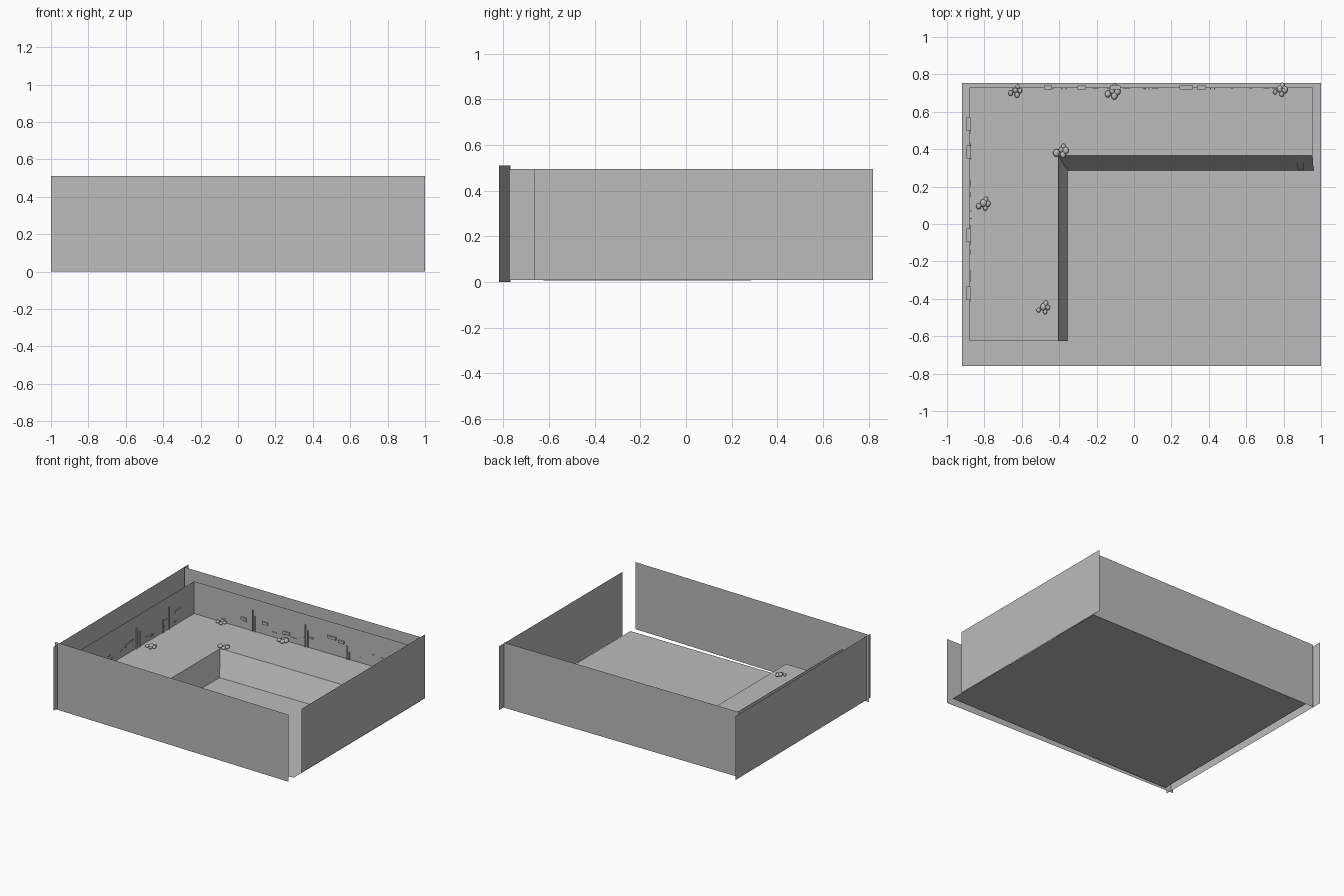
import bpy, bmesh, random
from mathutils import Vector

random.seed(4)
cube = bpy.data.objects.get("Cube")
if cube:
    bpy.data.objects.remove(cube, do_unlink=True)

stone = bpy.data.materials.new("plain_grey")
stone.use_nodes = True
GREY = (0.5, 0.5, 0.5, 1)
stone.diffuse_color = GREY
stone.node_tree.nodes["Principled BSDF"].inputs["Base Color"].default_value = GREY


def finish(name, bm):
    mesh = bpy.data.meshes.new(name)
    bm.to_mesh(mesh)
    bm.free()
    mesh.materials.append(stone)
    obj = bpy.data.objects.new(name, mesh)
    bpy.context.collection.objects.link(obj)
    return obj


def sheet(name, *faces):
    bm = bmesh.new()
    for pts in faces:
        bm.faces.new([bm.verts.new(p) for p in pts])
    bmesh.ops.remove_doubles(bm, verts=bm.verts[:], dist=0.0001)
    return finish(name, bm)


def wall(name, a, b, z0, z1):
    return sheet(name, [(*a, z0), (*b, z0), (*b, z1), (*a, z1)])


def add_box(bm, centre, size):
    new = bmesh.ops.create_cube(bm, size=1)["verts"]
    bmesh.ops.scale(bm, vec=size, verts=new)
    bmesh.ops.translate(bm, vec=centre, verts=new)


# Outer walls: thin sheets, slightly askew, with a gap at the front right
wall("front_wall", (-1, -.77), (1, -.82), 0, .51)
wall("right_wall", (1, -.665), (1, .82), .01, .495)
wall("back_wall", (1, .757), (-.98, .757), .005, .5)
wall("left_wall", (-.99, .82), (-.98, -.82), .01, .495)

# Ground sheet
FLOOR = .008
sheet("floor", [(-.92, -.76, FLOOR), (1, -.76, FLOOR), (1, .755, FLOOR), (-.92, .755, FLOOR)])

# Raised L-shaped ledge with sloping inner banks
TOP = .185
LEFT, BACK, RIGHT, FRONT = -.88, .73, .955, -.625
inner = Vector((-.405, .365, TOP))
foot = Vector((-.355, .285, FLOOR))
sheet("ledge",
      [(LEFT, FRONT, TOP), (inner.x, FRONT, TOP), inner, (LEFT, BACK, TOP)],
      [inner, (RIGHT, inner.y, TOP), (RIGHT, BACK, TOP), (LEFT, BACK, TOP)])
sheet("ledge_banks",
      [inner, foot, (RIGHT + .005, foot.y, FLOOR), (RIGHT, inner.y, TOP)],
      [inner, (inner.x, FRONT, TOP), (foot.x, FRONT, FLOOR), foot])

# Small plate lying across the bank
sheet("bank_plate", [(.875, .29, .035), (.905, .29, .035), (.905, .367, .19), (.875, .367, .19)])

# Low inner walls standing on the ledge
LIP = .43
wall("inner_back_wall", (LEFT, BACK), (RIGHT, BACK), TOP, LIP)
wall("inner_left_wall", (LEFT, FRONT), (LEFT, BACK), TOP, LIP)

# Loose bricks set into the inner walls
bm = bmesh.new()
for x in (-.46, -.28, -.1, .28, .36):
    add_box(bm, (x, BACK, random.uniform(.24, .32)), (random.uniform(.04, .08), .02, .02))
for y in (.535, .385, -.06, -.37):
    add_box(bm, (LEFT - .005, y, random.uniform(.24, .32)), (.02, .07, .02))
finish("wall_bricks", bm)

# Thin upright slats and small chips on the inner walls
bm = bmesh.new()
for x, h in ((-.384, .16), (.06, .17), (.41, .1)):
    for k in range(2):
        add_box(bm, (x + k * .02, BACK - .006, TOP + h / 2 - k * .02), (.006, .008, h - k * .04))
for y, h in ((.42, .17), (.35, .1), (.03, .16), (.07, .12)):
    add_box(bm, (LEFT + .006, y, TOP + h / 2), (.008, .006, h))
for k in range(14):
    size = random.uniform(.01, .04)
    z = random.uniform(.21, .28)
    add_box(bm, (random.uniform(-.7, .9), BACK - .004, z), (size, .004, .005))
    add_box(bm, (LEFT + .004, random.uniform(-.5, .65), z), (.004, size, .005))
finish("wall_slats", bm)

# Clusters of small rounded pebbles on the ledge
offsets = ((-.03, -.005), (.005, -.015), (.02, .008), (-.005, .012), (.008, .03))
spots = ((-.63, .705), (-.11, .70), (.785, .71), (-.385, .385), (-.8, .1), (-.48, -.455))
bm = bmesh.new()
for cx, cy in spots:
    for dx, dy in offsets:
        new = bmesh.ops.create_uvsphere(bm, u_segments=10, v_segments=6, radius=1)["verts"]
        r = random.uniform(.011, .018)
        bmesh.ops.scale(bm, vec=(r, r * 1.2, r * .8), verts=new)
        bmesh.ops.translate(bm, vec=(cx + dx, cy + dy, TOP + r * .7), verts=new)
for face in bm.faces:
    face.smooth = True
finish("pebble_clusters", bm)
